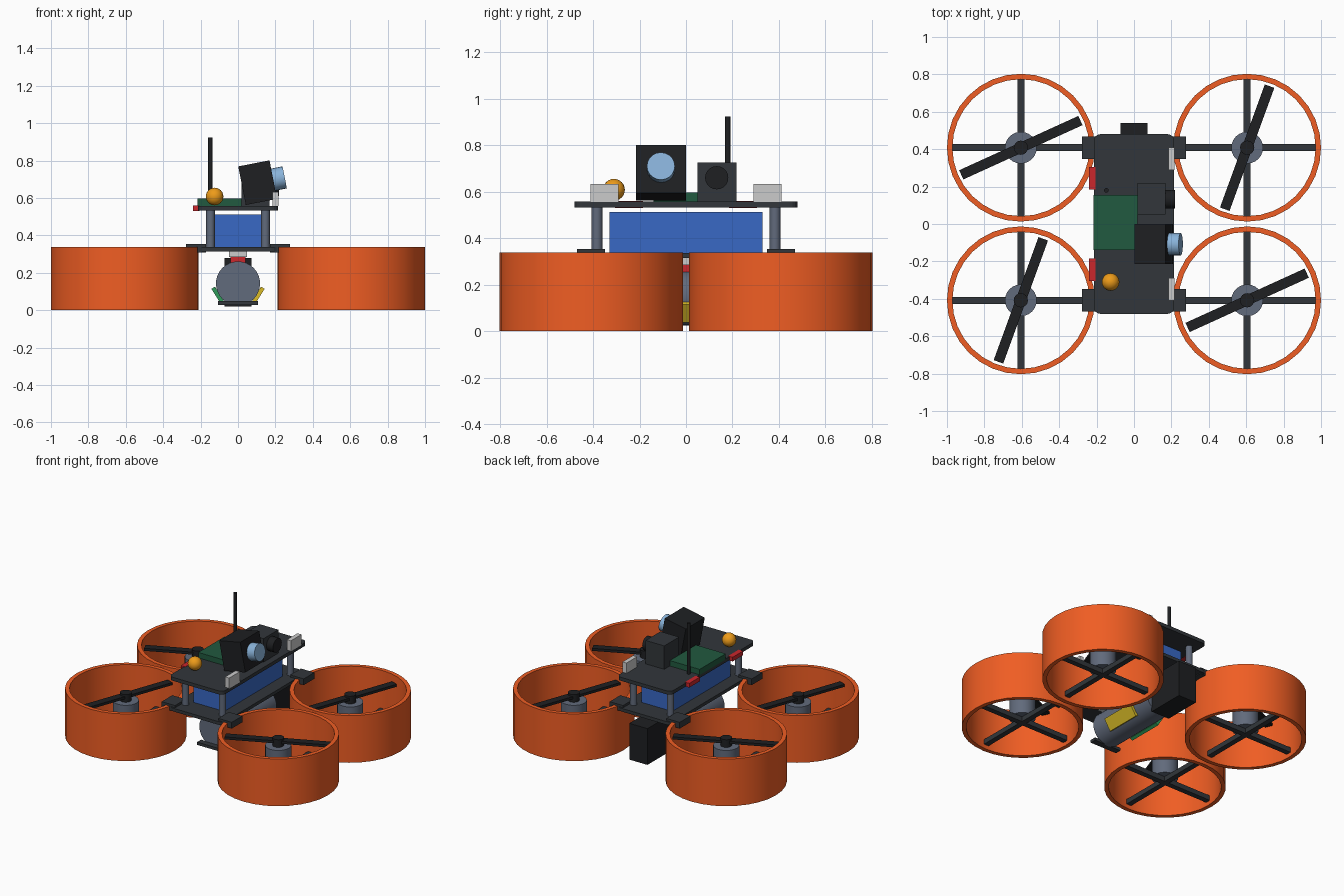
import bpy, bmesh
from math import radians, pi, cos, sin
from mathutils import Matrix

if "Cube" in bpy.data.objects:
    bpy.data.objects.remove(bpy.data.objects["Cube"])

COLORS = {
    "orange": (0.87, 0.11, 0.017), "dark": (0.032, 0.037, 0.043), "black": (0.013, 0.014, 0.016),
    "slate": (0.12, 0.145, 0.2), "blue": (0.04, 0.14, 0.56), "green": (0.015, 0.1, 0.05),
    "lens": (0.25, 0.45, 0.7), "amber": (0.85, 0.33, 0.01), "white": (0.8, 0.8, 0.8),
    "red": (0.6, 0.02, 0.025), "yellow": (0.7, 0.5, 0.02), "lime": (0.03, 0.33, 0.1),
}
MATS = {}
for key, rgb in COLORS.items():
    MATS[key] = bpy.data.materials.new(key)
    MATS[key].diffuse_color = (*rgb, 1)


def add(name, bm, color, loc=(0, 0, 0), rot=(0, 0, 0), smooth=False):
    bmesh.ops.recalc_face_normals(bm, faces=bm.faces)
    me = bpy.data.meshes.new(name)
    bm.to_mesh(me)
    bm.free()
    me.materials.append(MATS[color])
    ob = bpy.data.objects.new(name, me)
    bpy.context.collection.objects.link(ob)
    ob.location, ob.rotation_euler = loc, rot
    if smooth:
        bpy.ops.object.select_all(action='DESELECT')
        ob.select_set(True)
        bpy.context.view_layer.objects.active = ob
        bpy.ops.object.shade_smooth_by_angle(angle=radians(35))
    return ob


def box(name, color, x, y, z, rot=(0, 0, 0), corner=0):
    """Box from (min, max) ranges, optionally with rounded vertical corners."""
    size = [b - a for a, b in (x, y, z)]
    mid = [(a + b) / 2 for a, b in (x, y, z)]
    bm = bmesh.new()
    bmesh.ops.create_cube(bm, size=1)
    bmesh.ops.scale(bm, vec=size, verts=bm.verts)
    if corner:
        edges = [e for e in bm.edges if abs(e.verts[0].co.z - e.verts[1].co.z) > 1e-4]
        bmesh.ops.bevel(bm, geom=edges, offset=corner, segments=4, profile=0.5, affect='EDGES')
    return add(name, bm, color, mid, rot)


def cyl(name, color, loc, r, length, rot=(0, 0, 0), seg=24):
    bm = bmesh.new()
    bmesh.ops.create_cone(bm, cap_ends=True, segments=seg, radius1=r, radius2=r, depth=length)
    return add(name, bm, color, loc, rot, True)


def duct(name, loc):
    """Square-section ring spun round the vertical axis."""
    bm = bmesh.new()
    vs = [bm.verts.new((r, 0, z)) for r, z in ((0.366, 0), (0.395, 0), (0.395, 0.338), (0.366, 0.338))]
    edges = [bm.edges.new((vs[i], vs[(i + 1) % 4])) for i in range(4)]
    bmesh.ops.spin(bm, geom=vs + edges, axis=(0, 0, 1), cent=(0, 0, 0), angle=2 * pi, steps=32)
    bmesh.ops.remove_doubles(bm, verts=bm.verts, dist=1e-4)
    return add(name, bm, "orange", loc, smooth=True)


# Four ducted rotors with struts, motor and propeller
for sx in (-1, 1):
    for sy in (-1, 1):
        cx, cy = sx * 0.605, sy * 0.408
        duct("rotor_duct", (cx, cy, 0))
        box("strut_across", "dark", (cx - 0.375, cx + 0.375), (cy - 0.019, cy + 0.019), (0.03, 0.065))
        box("strut_along", "dark", (cx - 0.019, cx + 0.019), (cy - 0.375, cy + 0.375), (0.03, 0.065))
        cyl("motor", "slate", (cx, cy, 0.16), 0.085, 0.19)
        cyl("propeller_hub", "black", (cx, cy, 0.28), 0.038, 0.06, seg=16)
        turn = radians(70 if sx * sy > 0 else 24.5)
        box("propeller_blade", "black", (cx - 0.35, cx + 0.35), (cy - 0.027, cy + 0.027),
            (0.278, 0.296), (0, 0, turn))
        # Bracket joining duct to body, and corner post
        bx = sx * 0.225
        box("duct_bracket", "dark", (bx - 0.053, bx + 0.053), (cy - 0.06, cy + 0.06), (0.308, 0.353))
        cyl("corner_post", "slate", (sx * 0.147, sy * 0.383, 0.435), 0.023, 0.21, seg=16)

# Body plates and battery
box("lower_plate", "dark", (-0.215, 0.215), (-0.48, 0.48), (0.314, 0.337), corner=0.035)
box("upper_plate", "dark", (-0.215, 0.215), (-0.48, 0.48), (0.533, 0.558), corner=0.035)
box("battery", "blue", (-0.122, 0.122), (-0.33, 0.33), (0.335, 0.513))

# Electronics on the deck
box("circuit_board", "green", (-0.217, 0.02), (-0.14, 0.155), (0.556, 0.597))
cyl("antenna", "black", (-0.148, 0.18, 0.74), 0.012, 0.365, seg=12)
bm = bmesh.new()
bmesh.ops.create_uvsphere(bm, u_segments=20, v_segments=12, radius=0.047)
add("beacon", bm, "amber", (-0.125, -0.31, 0.608), smooth=True)

# Large tilted camera looking towards +x
tilt = radians(-11)
box("main_camera", "black", (0.02, 0.19), (-0.215, 0), (0.577, 0.787), (0, tilt, 0))
lx = 0.11
cyl("main_camera_lens", "lens", (0.105 + lx * cos(-tilt), -0.108, 0.682 + lx * sin(-tilt)),
    0.06, 0.075, (0, pi / 2 + tilt, 0), 20)

# Small camera
box("small_camera", "dark", (0.02, 0.168), (0.05, 0.218), (0.556, 0.726))
cyl("small_camera_lens", "black", (0.19, 0.132, 0.66), 0.05, 0.06, (0, pi / 2, 0), 20)

# Head lights and tail lights
for s in (-1, 1):
    box("head_light", "white", (0.185, 0.217), (s * 0.35 - 0.06, s * 0.35 + 0.06), (0.556, 0.632))
    box("tail_light", "red", (-0.24, -0.205), (s * 0.245 - 0.06, s * 0.245 + 0.06), (0.53, 0.56))

# Slung tank with its hanger, label panels, skid bar and rear module
box("hanger_rail", "white", (-0.048, 0.048), (-0.3, 0.3), (0.284, 0.316))
box("hanger_latch", "red", (-0.04, 0.04), (-0.12, 0.12), (0.25, 0.286))
cyl("tank", "slate", (0, 0, 0.143), 0.118, 0.54, (pi / 2, 0, 0), 32)
for s, color in ((1, "yellow"), (-1, "lime")):
    box("side_panel", color, (s * 0.109 - 0.011, s * 0.109 + 0.011), (-0.13, 0.13),
        (0.037, 0.127), (0, s * radians(32), 0))
box("skid_bar", "dark", (-0.107, 0.107), (-0.31, -0.265), (0.028, 0.048))
box("rear_module", "black", (-0.072, 0.072), (0.265, 0.54), (0.02, 0.28))

for m in bpy.data.materials:
    if m.users and not m.is_grease_pencil:
        m.use_nodes = True
        m.node_tree.nodes["Principled BSDF"].inputs["Base Color"].default_value = m.diffuse_color
